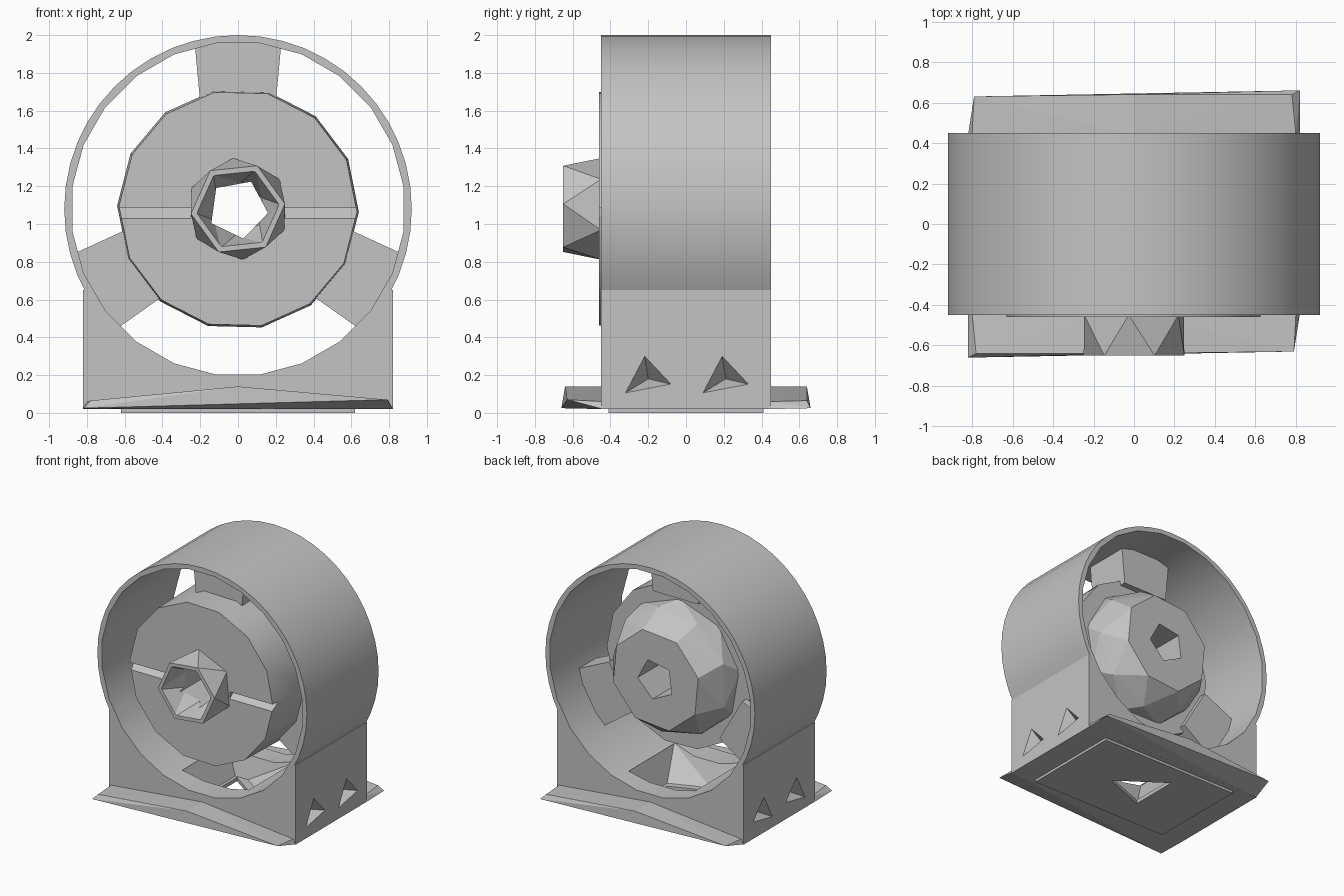
import bpy, bmesh, math
from mathutils import Vector

cube = bpy.data.objects.get("Cube")
if cube:
    bpy.data.objects.remove(cube)

mat = bpy.data.materials.new("plain_grey")
mat.use_nodes = True
GREY = (0.55, 0.55, 0.55, 1)
mat.diffuse_color = GREY
mat.node_tree.nodes["Principled BSDF"].inputs["Base Color"].default_value = GREY
AXIS_Z = 1.08


def add_object(name, bm):
    bmesh.ops.recalc_face_normals(bm, faces=bm.faces)
    mesh = bpy.data.meshes.new(name)
    bm.to_mesh(mesh)
    bm.free()
    mesh.materials.append(mat)
    obj = bpy.data.objects.new(name, mesh)
    bpy.context.collection.objects.link(obj)
    return obj


def hull(name, points):
    bm = bmesh.new()
    for p in points:
        bm.verts.new(p)
    result = bmesh.ops.convex_hull(bm, input=bm.verts)
    loose = {v for v in result["geom_interior"] if isinstance(v, bmesh.types.BMVert)}
    bmesh.ops.delete(bm, geom=list(loose), context="VERTS")
    bmesh.ops.dissolve_limit(bm, angle_limit=0.01, verts=bm.verts, edges=bm.edges)
    return add_object(name, bm)


def polygon(sides, radius, y, turn=0.0):
    """Regular polygon around the fan axis, at depth y."""
    steps = [turn + math.tau * i / sides for i in range(sides)]
    return [Vector((radius * math.sin(a), y, AXIS_Z + radius * math.cos(a))) for a in steps]


def box(name, x, y, z):
    return hull(name, [(a, b, c) for a in x for b in y for c in z])


def boolean(obj, others, operation="DIFFERENCE"):
    for other in others:
        mod = obj.modifiers.new("cut", "BOOLEAN")
        mod.operation, mod.solver, mod.object = operation, "EXACT", other
    graph = bpy.context.evaluated_depsgraph_get()
    mesh = bpy.data.meshes.new_from_object(obj.evaluated_get(graph))
    obj.modifiers.clear()
    obj.data = mesh
    for other in others:
        bpy.data.objects.remove(other)
    return obj


def smooth(obj, degrees):
    bpy.ops.object.select_all(action="DESELECT")
    obj.select_set(True)
    bpy.context.view_layer.objects.active = obj
    bpy.ops.object.shade_smooth_by_angle(angle=math.radians(degrees))


# Housing: round shell merged with a square foot, bored through
housing = hull("housing", polygon(48, 0.92, -0.45) + polygon(48, 0.92, 0.45))
foot = box("foot", (-0.82, 0.82), (-0.45, 0.45), (0.02, 0.65))
boolean(housing, [foot], "UNION")
half_step = math.pi / 24
cuts = [hull("bore", polygon(24, 0.885, -0.6, half_step) + polygon(24, 0.885, 0.6, half_step))]

# Three-sided recesses in both flanks of the foot
for side in (-1, 1):
    for y in (-0.2, 0.21):
        rim = [(side * 0.83, y + dy, z) for dy, z in ((-0.13, 0.1), (0.13, 0.15), (-0.02, 0.31))]
        cuts.append(hull("recess", rim + [(side * 0.7, y, 0.18)]))

# Opening through the floor, narrowing to a triangle underneath
TRIANGLE = ((0.2, -0.03), (-0.17, 0.23), (-0.17, -0.17))
well = [(x, y, -0.02) for x, y in TRIANGLE]
well += [(x, y, 0.25) for x in (-0.3, 0.3) for y in (-0.28, 0.3)]
cuts.append(hull("opening", well))
boolean(housing, cuts)
smooth(housing, 20)

# Bottom pad with the same triangular opening
pad = box("bottom_pad", (-0.62, 0.62), (-0.41, 0.41), (0, 0.03))
boolean(pad, [hull("opening", [(x, y, z) for x, y in TRIANGLE for z in (-0.1, 0.1)])])

# Mounting flanges, the rear one a half turn of the front one
for name, s in (("front_flange", 1), ("rear_flange", -1)):
    pts = [(-0.82, -0.66, 0.025), (-0.78, -0.64, 0.065), (0, -0.64, 0.14), (0.79, -0.63, 0.07)]
    pts += [(x, -0.44, z) for x, z in ((-0.82, 0.02), (-0.8, 0.06), (0, 0.14), (0.8, 0.06), (0.82, 0.02))]
    hull(name, [(s * x, s * y, z) for x, y, z in pts])

# Motor drum with two wedge grooves and an axial bore
drum = hull("motor_drum", polygon(14, 0.63, -0.46, 0.25) + polygon(14, 0.64, 0.08, 0.25))
grooves = [hull("groove", [(s * x, y, z) for x in (0.25, 0.7)
                           for y, z in ((-0.48, 1.01), (-0.48, 1.085), (-0.4, 1.085))]) for s in (-1, 1)]


def bore():
    return hull("axial_bore", polygon(5, 0.16, -0.8, 0.45) + polygon(5, 0.16, 0.7, 0.45))


boolean(drum, grooves + [bore()])
smooth(drum, 28)

# Faceted rear hub
hub = hull("rear_hub", polygon(9, 0.53, 0.06) + polygon(9, 0.5, 0.2, 0.2) + polygon(8, 0.39, 0.38, 0.3))
boolean(hub, [bore()])

# Faceted shaft collar with a flared mouth
collar = hull("shaft_collar", polygon(6, 0.25, -0.65, 0.42) + polygon(6, 0.27, -0.45, 0.95))
mouth = hull("mouth", polygon(6, 0.225, -0.67, 0.42) + polygon(6, 0.14, -0.46, 0.1))
boolean(collar, [bore(), mouth])

# Three struts tying the drum to the shell
STRUTS = (("top_strut", -0.24), ("lower_left_strut", -0.08), ("lower_right_strut", -0.12))
for i, (name, front) in enumerate(STRUTS):
    a = math.tau * i / 3
    across = Vector((math.cos(a), 0, -math.sin(a)))
    out = Vector((math.sin(a), 0, math.cos(a)))
    hull(name, [Vector((0, y, AXIS_Z)) + across * s * w + out * r
                for s in (-1, 1) for y in (front, 0.13) for w, r in ((0.2, 0.56), (0.23, 0.885))])
